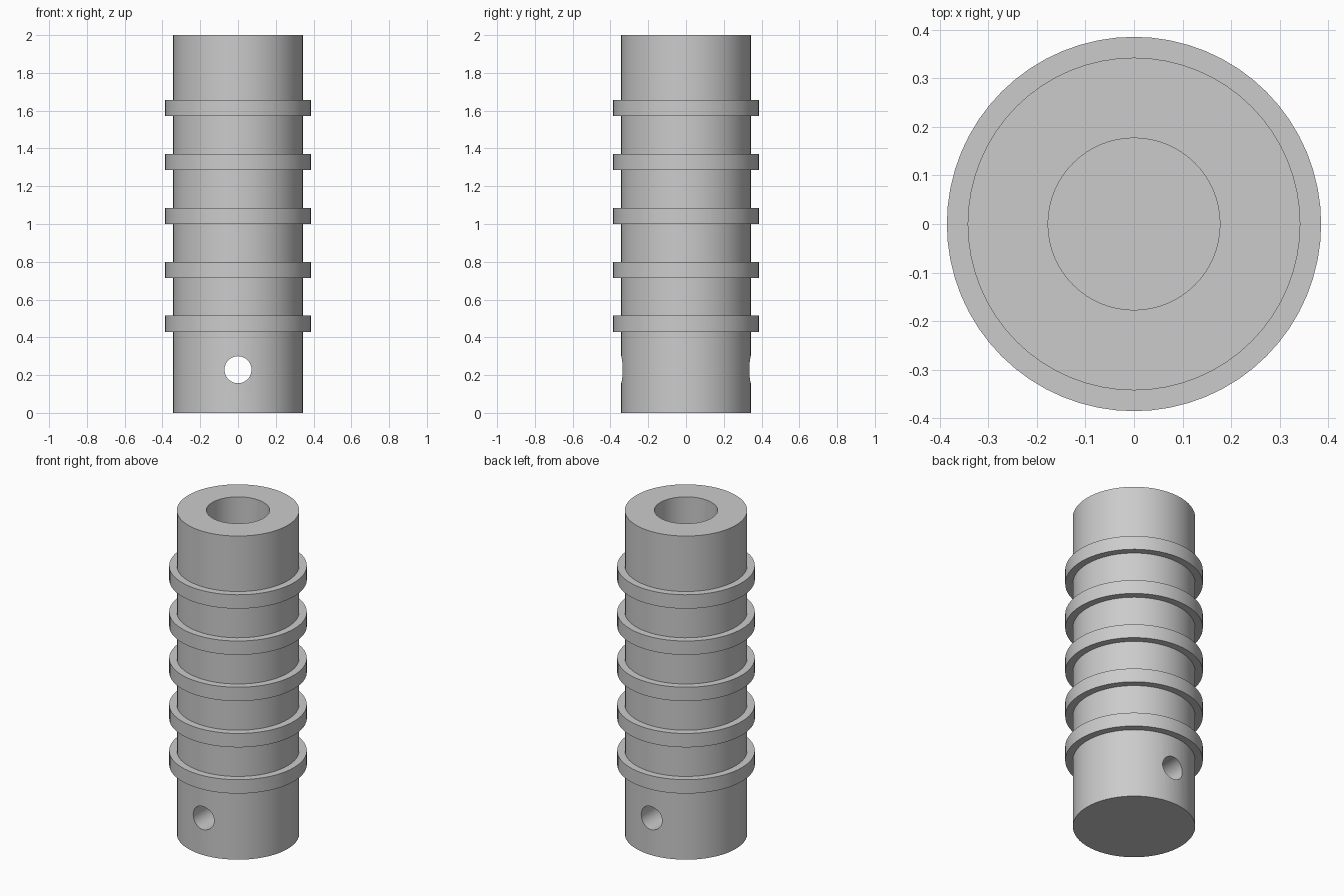
import bpy, bmesh, math

cube = bpy.data.objects.get("Cube")
if cube:
    bpy.data.objects.remove(cube, do_unlink=True)

UNIT = 2 / 70            # the sleeve is 70 units tall
SIDES = 64
BODY_R, RING_R, BORE_R = 12, 13.5, 6.2
BORE_FLOOR = 15
HOLE_R, HOLE_Z = 2.5, 8

grey = bpy.data.materials.new("plain grey")
grey.use_nodes = True
colour = (0.6, 0.6, 0.6, 1)
grey.diffuse_color = colour
grey.node_tree.nodes["Principled BSDF"].inputs["Base Color"].default_value = colour


def lathe(name, profile):
    """Turn a radius/height profile around the z axis."""
    bm = bmesh.new()
    verts = [bm.verts.new((r * UNIT, 0, z * UNIT)) for r, z in profile]
    edges = [bm.edges.new(pair) for pair in zip(verts, verts[1:])]
    bmesh.ops.spin(bm, geom=verts + edges, cent=(0, 0, 0), axis=(0, 0, 1),
                   angle=math.tau, steps=SIDES, use_merge=True)
    bmesh.ops.remove_doubles(bm, verts=bm.verts[:], dist=1e-5)
    bmesh.ops.dissolve_limit(bm, angle_limit=0.001, verts=bm.verts[:], edges=bm.edges[:])
    bmesh.ops.recalc_face_normals(bm, faces=bm.faces[:])
    mesh = bpy.data.meshes.new(name)
    bm.to_mesh(mesh)
    bm.free()
    obj = bpy.data.objects.new(name, mesh)
    bpy.context.collection.objects.link(obj)
    mesh.materials.append(grey)
    return obj


# Sleeve with five raised collars and a blind bore from the top
profile = [(0, 0), (BODY_R, 0)]
for i in range(5):
    low = 15 + 10 * i
    profile += [(BODY_R, low), (RING_R, low), (RING_R, low + 3), (BODY_R, low + 3)]
profile += [(BODY_R, 70), (BORE_R, 70), (BORE_R, BORE_FLOOR), (0, BORE_FLOOR)]
sleeve = lathe("ringed_sleeve", profile)

# Cross hole through the solid foot, front to back
bpy.ops.mesh.primitive_cylinder_add(vertices=SIDES, radius=HOLE_R * UNIT, depth=1.2,
                                    location=(0, 0, HOLE_Z * UNIT),
                                    rotation=(math.pi / 2, 0, 0))
cutter = bpy.context.object
cutter.name = "cross_hole_cutter"
cutter.hide_render = True
cutter.data.materials.append(grey)

cut = sleeve.modifiers.new("cross hole", 'BOOLEAN')
cut.operation = 'DIFFERENCE'
cut.solver = 'EXACT'
cut.object = cutter

bpy.ops.object.select_all(action='DESELECT')
sleeve.select_set(True)
bpy.context.view_layer.objects.active = sleeve
bpy.ops.object.modifier_apply(modifier=cut.name)
bpy.data.objects.remove(cutter, do_unlink=True)
bpy.ops.object.shade_smooth_by_angle(angle=math.radians(30))
